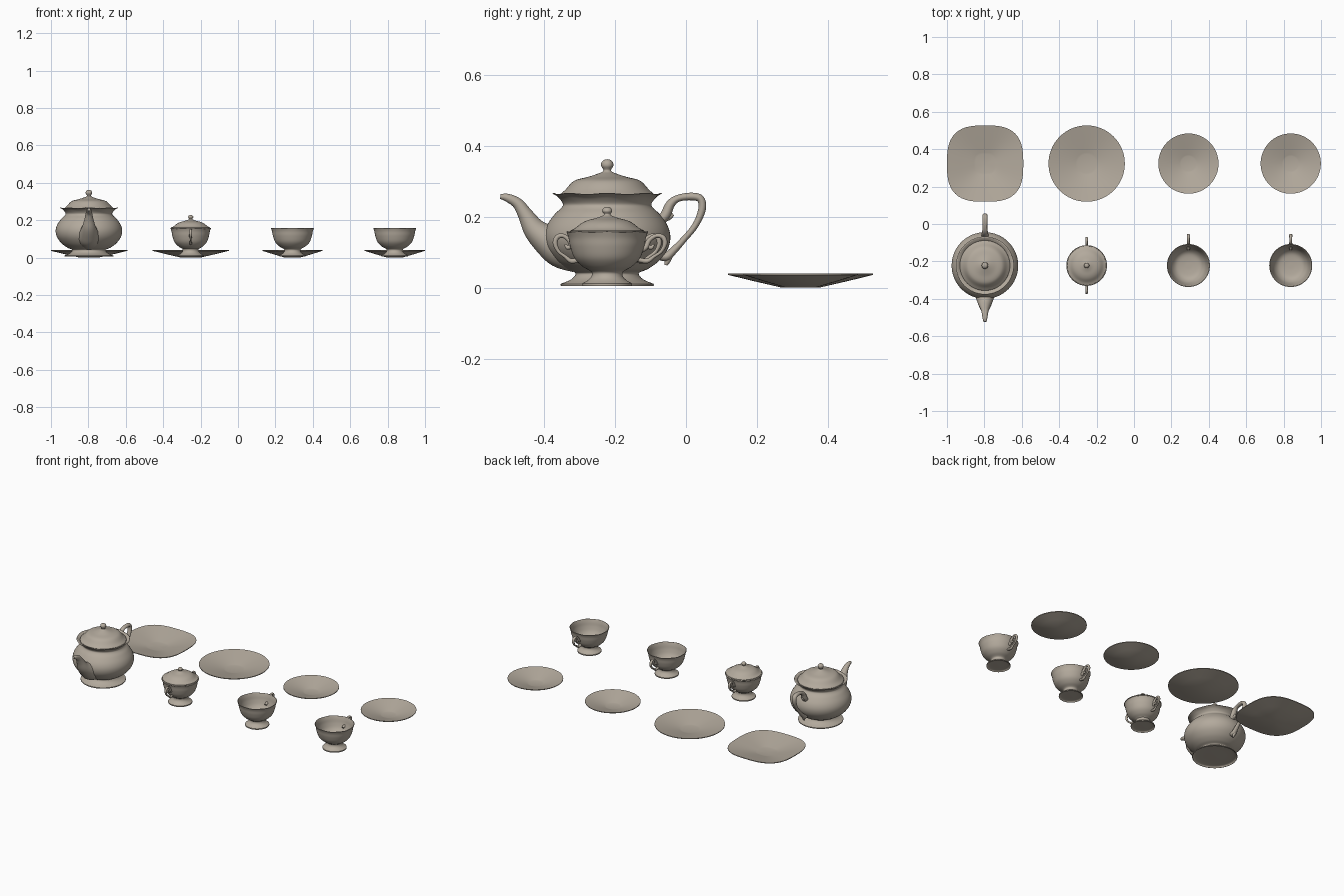
import bpy, bmesh, math

cube = bpy.data.objects.get("Cube")
if cube:
    bpy.data.objects.remove(cube, do_unlink=True)

china = bpy.data.materials.new("warm_grey_china")
china.use_nodes = True
colour = (0.45, 0.40, 0.335, 1)
china.diffuse_color = colour
china.node_tree.nodes["Principled BSDF"].inputs["Base Color"].default_value = colour


def spline(points, steps=5):
    """Catmull-Rom curve through the points; repeat a point for a corner."""
    out = []
    for i in range(len(points) - 1):
        quad = [points[max(i - 1, 0)], points[i], points[i + 1],
                points[min(i + 2, len(points) - 1)]]
        if quad[1] == quad[2]:
            continue
        for s in range(steps):
            t = s / steps
            out.append(tuple(
                b + 0.5 * t * (c - a + t * (2 * a - 5 * b + 4 * c - d + t * (3 * (b - c) + d - a)))
                for a, b, c, d in zip(*quad)))
    return out + [points[-1]]


def finish(name, rings, place, capped=False):
    """Skin a list of vertex rings into one smooth object."""
    bm = bmesh.new()
    loops = [[bm.verts.new(p) for p in ring] for ring in rings]
    n = len(loops[0])
    for a, b in zip(loops, loops[1:]):
        for i in range(n):
            j = (i + 1) % n
            bm.faces.new((a[i], a[j], b[j], b[i]))
    if capped:
        bm.faces.new(loops[0])
        bm.faces.new(loops[-1])
    bmesh.ops.remove_doubles(bm, verts=bm.verts, dist=0.00005)
    bmesh.ops.recalc_face_normals(bm, faces=bm.faces)
    mesh = bpy.data.meshes.new(name)
    bm.to_mesh(mesh)
    bm.free()
    mesh.materials.append(china)
    mesh.shade_smooth()
    mesh.set_sharp_from_angle(angle=math.radians(40))
    obj = bpy.data.objects.new(name, mesh)
    obj.location = (place[0], place[1], 0)
    bpy.context.collection.objects.link(obj)
    return obj


def lathe(name, profile, place, wave=None, power=2, sides=64):
    """Turn a (radius, height) profile; wave scallops a rim, power squares the plan."""
    rings = []
    for r, z in profile:
        ring = []
        for i in range(sides):
            a = math.tau * i / sides
            c, s = math.cos(a), math.sin(a)
            k = r / (abs(c) ** power + abs(s) ** power) ** (1 / power)
            dz = 0
            if wave:
                height, size = wave
                dz = size * math.cos(8 * a) * max(0, 1 - abs(z - height) / 0.015)
            ring.append((k * c, k * s, z + dz))
        rings.append(ring)
    return finish(name, rings, place)


def tube(name, path, place, flip=1, width=1.0, sides=14):
    """Sweep a round section along (y, z, radius) points in the middle plane."""
    pts = spline(path)
    rings = []
    for i, (y, z, r) in enumerate(pts):
        p, q = pts[max(i - 1, 0)], pts[min(i + 1, len(pts) - 1)]
        dy, dz = q[0] - p[0], q[1] - p[1]
        d = math.hypot(dy, dz) or 1
        rings.append([])
        for k in range(sides):
            a = math.tau * k / sides
            u = r * math.sin(a)
            rings[-1].append((width * r * math.cos(a), flip * (y - u * dz / d), z + u * dy / d))
    return finish(name, rings, place, capped=True)


ROW = -0.222
BACK = 0.323
pot, sugar = (-0.797, ROW), (-0.253, ROW)

# Teapot body with foot, belly, neck and flared rim
foot = [(0, 0.015), (0.11, 0.015), (0.128, 0.006), (0.131, 0.006), (0.131, 0.011), (0.131, 0.011),
        (0.108, 0.02), (0.094, 0.03), (0.09, 0.042)]
belly = [(0.115, 0.053), (0.145, 0.075), (0.17, 0.108), (0.178, 0.142), (0.17, 0.175),
         (0.148, 0.207), (0.129, 0.225), (0.125, 0.237), (0.138, 0.254), (0.155, 0.264), (0.155, 0.264)]
inside = [(0.149, 0.265), (0.132, 0.254), (0.12, 0.237), (0.12, 0.21)]
lathe("teapot_body", spline(foot + belly + inside), pot, wave=(0.264, 0.002))

# Teapot lid with ball knob
lid = [(0, 0.25), (0.12, 0.25), (0.133, 0.258), (0.133, 0.263), (0.133, 0.263), (0.118, 0.276),
       (0.1, 0.296), (0.084, 0.305), (0.055, 0.312), (0.03, 0.32), (0.015, 0.326), (0.011, 0.332),
       (0.017, 0.343), (0.016, 0.353), (0.009, 0.36), (0, 0.362)]
lathe("teapot_lid", spline(lid), pot)

# Teapot spout, handle and handle spur
tube("teapot_spout", [(-0.08, 0.09, 0.05), (-0.13, 0.11, 0.055), (-0.17, 0.135, 0.045),
                      (-0.205, 0.165, 0.033), (-0.23, 0.205, 0.022), (-0.252, 0.237, 0.016),
                      (-0.28, 0.253, 0.012), (-0.301, 0.257, 0.007)], pot, width=1.1)
tube("teapot_handle", [(0.14, 0.18, 0.012), (0.163, 0.203, 0.015), (0.178, 0.235, 0.013),
                       (0.2, 0.252, 0.01), (0.237, 0.257, 0.011), (0.263, 0.25, 0.011),
                       (0.267, 0.22, 0.011), (0.248, 0.175, 0.009), (0.215, 0.135, 0.009),
                       (0.187, 0.105, 0.011), (0.165, 0.087, 0.013), (0.14, 0.095, 0.012)],
     pot, width=1.25)
tube("teapot_handle_spur", [(0.178, 0.1, 0.009), (0.172, 0.08, 0.009), (0.165, 0.064, 0.005)], pot)
tube("teapot_thumb_spur", [(0.163, 0.2, 0.012), (0.172, 0.198, 0.009), (0.186, 0.207, 0.005)], pot)


def bowl(name, place, rim):
    """Footed bowl used by the cups and the sugar bowl."""
    outer = [(0, 0.012), (0.055, 0.012), (0.068, 0.006), (0.07, 0.006), (0.07, 0.012), (0.07, 0.012),
             (0.053, 0.022), (0.044, 0.033), (0.045, 0.045), (0.07, 0.06), (0.092, 0.083),
             (0.104, 0.115), (0.109, 0.14), (0.115, 0.157), (0.115, 0.157)]
    inner = [(0.111, 0.157), (0.105, 0.14), (0.099, 0.115), (0.087, 0.086), (0.065, 0.065),
             (0.03, 0.058), (0, 0.057)]
    profile = [(r * (1 if z < 0.045 else rim / 0.115), z) for r, z in spline(outer + inner)]
    lathe(name, profile, place, wave=(0.157, 0.001))


ear = [(0.085, 0.1, 0.006), (0.108, 0.113, 0.008), (0.118, 0.133, 0.007), (0.137, 0.146, 0.006),
       (0.156, 0.143, 0.007), (0.163, 0.125, 0.007), (0.152, 0.102, 0.005), (0.132, 0.088, 0.005),
       (0.112, 0.075, 0.007), (0.085, 0.08, 0.007)]
curl = [(0.112, 0.118, 0.006), (0.124, 0.113, 0.006), (0.131, 0.122, 0.003)]

# Sugar bowl, its lid and two handles
bowl("sugar_bowl", sugar, 0.108)
sugar_lid = [(0, 0.152), (0.1, 0.152), (0.104, 0.158), (0.104, 0.161), (0.104, 0.161), (0.09, 0.168),
             (0.072, 0.182), (0.055, 0.19), (0.032, 0.196), (0.015, 0.202), (0.009, 0.207),
             (0.014, 0.215), (0.012, 0.222), (0.006, 0.227), (0, 0.228)]
lathe("sugar_lid", spline(sugar_lid), sugar)
for side, flip in (("front", -1), ("back", 1)):
    small = [(y * 0.9, z, r) for y, z, r in ear]
    tube("sugar_handle_" + side, small, sugar, flip)
    tube("sugar_handle_curl_" + side, [(y * 0.9, z, r) for y, z, r in curl], sugar, flip)


# Plates share one shallow dish profile
def plate(name, x, radius, power=2):
    k = radius / 0.204
    dish = [(0, 0), (0.052 * k, 0), (0.13 * k, 0.018), (radius, 0.036), (radius, 0.04),
            (0.13 * k, 0.024), (0.06 * k, 0.008), (0.05 * k, 0.006), (0, 0.006)]
    lathe(name, dish, (x, BACK), power=power)


plate("teapot_plate", -0.796, 0.204, power=2.9)
plate("sugar_plate", -0.253, 0.204)

# Two cups with handles, each with a saucer
for side, x in (("right", 0.291), ("left", 0.838)):
    bowl("cup_" + side, (x, ROW), 0.115)
    tube("cup_handle_" + side, ear, (x, ROW), width=1.2)
    tube("cup_handle_curl_" + side, curl, (x, ROW))
    plate("saucer_" + side, x, 0.161)
